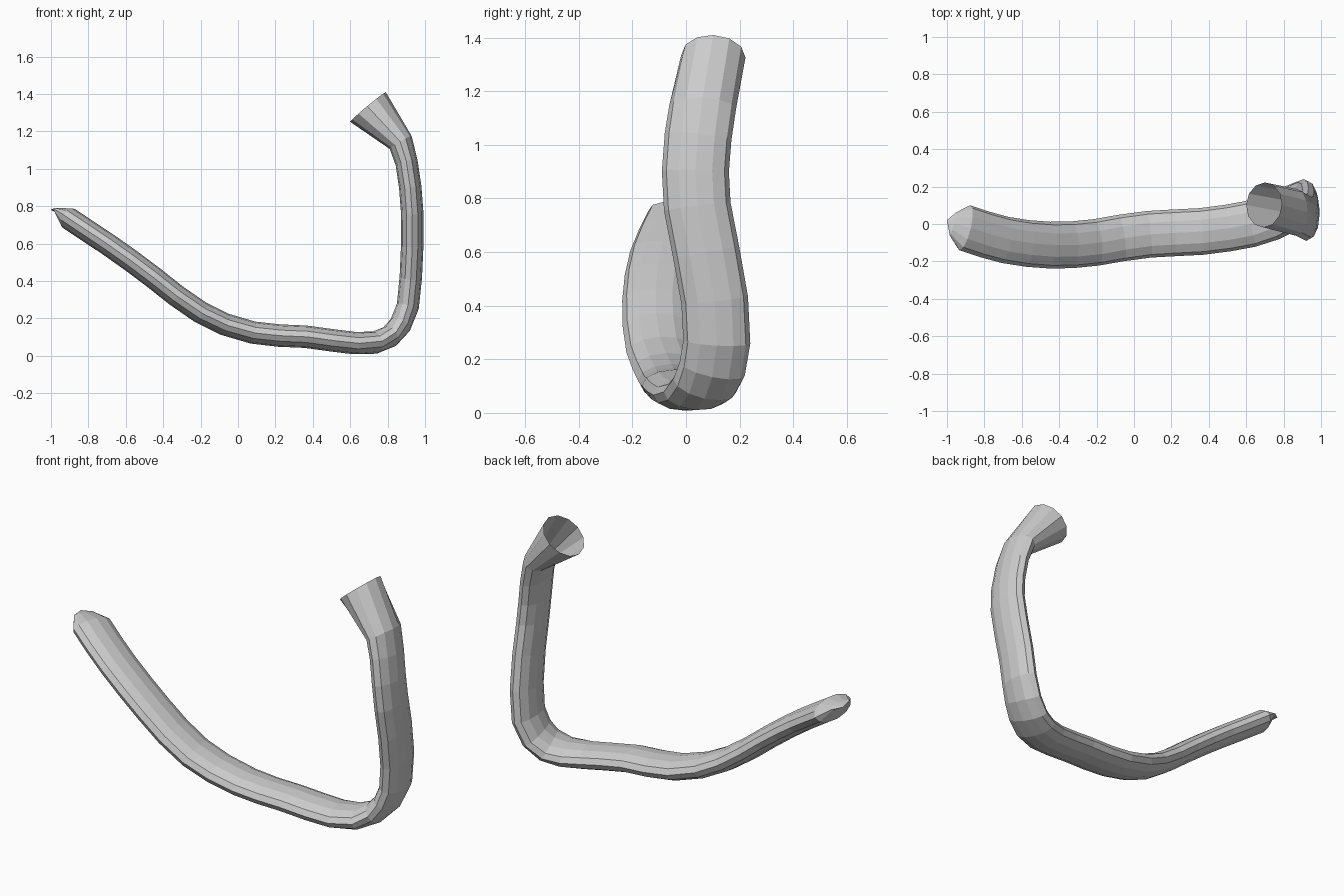
import bpy, bmesh, math
from mathutils import Vector

if "Cube" in bpy.data.objects:
    bpy.data.objects.remove(bpy.data.objects["Cube"])

SIDES = 12
HALF_W, HALF_T = 0.125, 0.06

# Centre line of the flattened tube, from pointed end to mouth
path = [Vector(p) for p in (
    (-0.905, -0.02, 0.735), (-0.80, -0.055, 0.665), (-0.69, -0.085, 0.592),
    (-0.57, -0.104, 0.507), (-0.45, -0.113, 0.417), (-0.33, -0.111, 0.322),
    (-0.20, -0.098, 0.232), (-0.07, -0.075, 0.168), (0.08, -0.055, 0.124),
    (0.22, -0.047, 0.108), (0.36, -0.04, 0.102), (0.50, -0.022, 0.083),
    (0.62, 0.0, 0.068), (0.73, 0.035, 0.07), (0.81, 0.07, 0.102),
    (0.868, 0.098, 0.165), (0.908, 0.115, 0.265), (0.924, 0.107, 0.42),
    (0.932, 0.075, 0.60), (0.931, 0.042, 0.77), (0.921, 0.035, 0.90),
    (0.902, 0.045, 1.03), (0.870, 0.062, 1.14))]

# Each ring: centre, direction, half width, half thickness
rings = [(Vector((-0.968, 0.0, 0.777)), Vector((0.85, -0.3, -0.45)), 0.065, 0.012)]
last = len(path) - 1
for i, p in enumerate(path):
    d = (path[min(i + 1, last)] - p).normalized() + (p - path[max(i - 1, 0)]).normalized()
    if i == last:
        d = Vector((-0.5, 0.05, 0.85))
    rings.append((p, d, HALF_W, 0.068 if i == last else HALF_T))
# Round flared mouth, left open
rings.append((Vector((0.695, 0.102, 1.33)), Vector((-0.64, 0.05, 0.77)), 0.12, 0.124))

bm = bmesh.new()
loops = []
for c, d, hw, ht in rings:
    d = d.normalized()
    y = Vector((0, 1, 0))
    w = (y - d * y.dot(d)).normalized()
    n = d.cross(w)
    loops.append([bm.verts.new(c + w * hw * math.cos(a) + n * ht * math.sin(a))
                  for a in (2 * math.pi * k / SIDES for k in range(SIDES))])
for a, b in zip(loops, loops[1:]):
    for k in range(SIDES):
        j = (k + 1) % SIDES
        bm.faces.new((a[k], a[j], b[j], b[k]))

# Pointed closed tip
tip = bm.verts.new((-1.0, 0.02, 0.78))
for k in range(SIDES):
    bm.faces.new((tip, loops[0][(k + 1) % SIDES], loops[0][k]))
bmesh.ops.recalc_face_normals(bm, faces=bm.faces)

mesh = bpy.data.meshes.new("bent_tube")
bm.to_mesh(mesh)
bm.free()
obj = bpy.data.objects.new("bent_tube", mesh)
bpy.context.collection.objects.link(obj)
